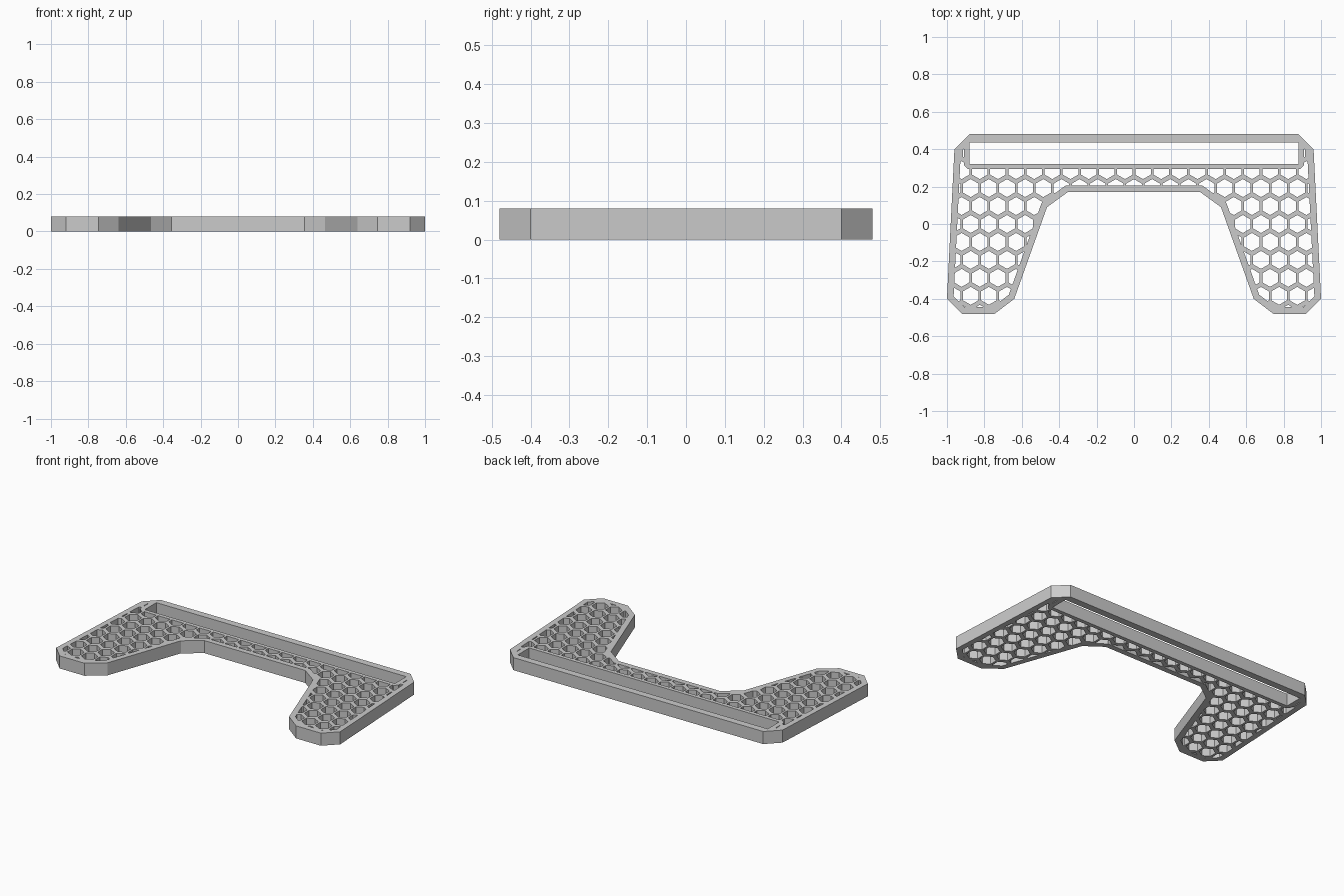
import bpy, bmesh, math
from mathutils import Vector

if "Cube" in bpy.data.objects:
    bpy.data.objects.remove(bpy.data.objects["Cube"])

HEIGHT = 0.08
BORDER = 0.035
PITCH_X, PITCH_Y, HEX_R = 0.097, 0.096, 0.048


def mirrored(half):
    # right half (top to bottom, clockwise) plus its mirror image
    return half + [(-x, y) for x, y in reversed(half)]


def inset(pts, w):
    # move every edge of a clockwise outline inward and re-intersect neighbours
    out = []
    n = len(pts)
    for i in range(n):
        a, b, c = (Vector(pts[(i + k) % n]) for k in (-1, 0, 1))
        d1, d2 = (b - a).normalized(), (c - b).normalized()
        n1, n2 = Vector((d1.y, -d1.x)), Vector((d2.y, -d2.x))
        p = b + (n1 + n2) * (w / (1 + n1.dot(n2)))
        out.append((p.x, p.y))
    return out


def prism(name, outlines, z0, z1):
    bm = bmesh.new()
    for pts in outlines:
        low = [bm.verts.new((x, y, z0)) for x, y in pts]
        face = bm.faces.new(low)
        top = bmesh.ops.extrude_face_region(bm, geom=[face])["geom"]
        verts = [g for g in top if isinstance(g, bmesh.types.BMVert)]
        bmesh.ops.translate(bm, verts=verts, vec=(0, 0, z1 - z0))
    bmesh.ops.recalc_face_normals(bm, faces=bm.faces)
    mesh = bpy.data.meshes.new(name)
    bm.to_mesh(mesh)
    bm.free()
    obj = bpy.data.objects.new(name, mesh)
    bpy.context.collection.objects.link(obj)
    return obj


def boolean(obj, tool, operation):
    mod = obj.modifiers.new(operation, "BOOLEAN")
    mod.object, mod.operation, mod.solver = tool, operation, "EXACT"
    bpy.context.view_layer.objects.active = obj
    bpy.ops.object.modifier_apply(modifier=mod.name)
    bpy.data.objects.remove(tool)


# Solid plate: wide bar with two legs
outline = mirrored([(0.88, 0.48), (0.96, 0.40), (1.0, -0.40), (0.92, -0.475),
                    (0.745, -0.475), (0.64, -0.40), (0.465, 0.09), (0.355, 0.17)])
# the model is centred on y = 0
outline = [(x, -0.48 if y == -0.475 else y) for x, y in outline]
plate = prism("honeycomb_bracket", [outline], 0, HEIGHT)

# Honeycomb cells, alternate rows shifted by half a cell
cells = []
for row in range(-5, 5):
    for col in range(-11, 12):
        cx = (col + (0.5 if row % 2 else 0)) * PITCH_X
        cy = row * PITCH_Y
        cells.append([(cx + HEX_R * math.sin(k * math.pi / 3),
                       cy + HEX_R * math.cos(k * math.pi / 3)) for k in range(6)])
cutter = prism("cell_cutter", cells, -0.05, 0.15)

# Keep cells inside the border and clear of the slot frame
boolean(cutter, prism("border_limit", [inset(outline, BORDER)], -0.1, 0.2), "INTERSECT")
frame = mirrored([(0.89, 0.55), (0.89, 0.43), (0.91, 0.415), (0.91, 0.315), (0.89, 0.295)])
boolean(cutter, prism("slot_frame", [frame], -0.2, 0.3), "DIFFERENCE")
boolean(plate, cutter, "DIFFERENCE")

# Long slot along the back
slot = mirrored([(0.88, 0.435), (0.88, 0.32)])
boolean(plate, prism("slot_cutter", [slot], -0.05, 0.15), "DIFFERENCE")
